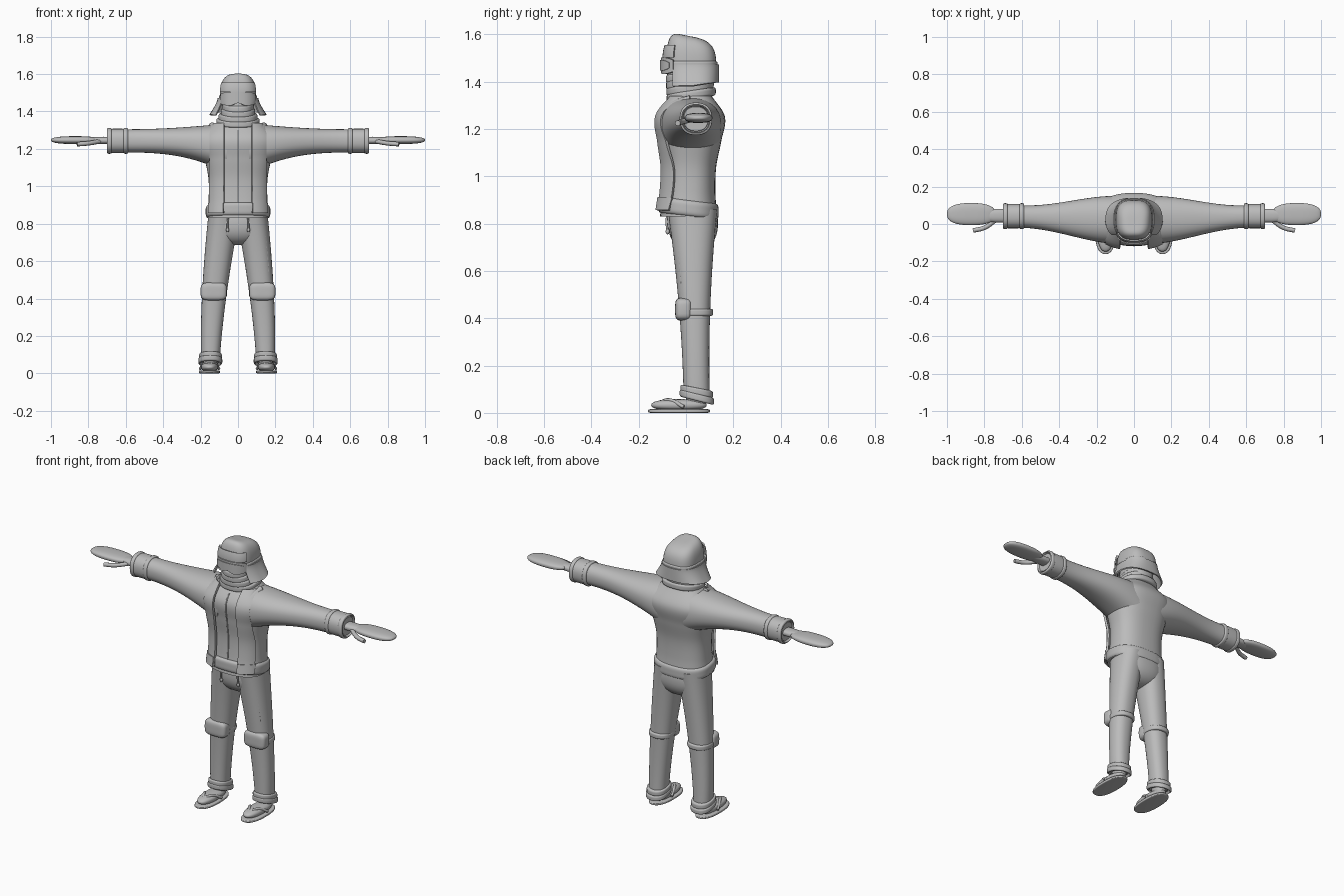
import bpy, bmesh
from math import sin, cos, pi, tau, copysign, radians

old = bpy.data.objects.get("Cube")
if old:
    bpy.data.objects.remove(old, do_unlink=True)

grey = bpy.data.materials.new("plain grey")
grey.use_nodes = True
colour = (.5, .5, .5, 1)
grey.diffuse_color = colour
grey.node_tree.nodes["Principled BSDF"].inputs["Base Color"].default_value = colour


def place(name, data, pair):
    """Add an object, mirrored to the other side when it is one of a pair."""
    data.materials.append(grey)
    part = bpy.data.objects.new(name, data)
    bpy.context.collection.objects.link(part)
    if pair:
        mirror = part.modifiers.new("other side", "MIRROR")
        mirror.use_mirror_merge = False
    return part


def finish(name, bm, pair):
    bmesh.ops.recalc_face_normals(bm, faces=bm.faces)
    mesh = bpy.data.meshes.new(name)
    bm.to_mesh(mesh)
    bm.free()
    mesh.shade_smooth()
    mesh.set_sharp_from_angle(angle=radians(45))
    return place(name, mesh, pair)


def mix(start, stop, t):
    return start + (stop - start) * t


def blend(t, values):
    """Smooth curve through evenly spaced values."""
    last = len(values) - 1
    i = min(int(t * last), last - 1)
    f = t * last - i
    p, q, r, s = (values[max(0, min(last, i + k))] for k in (-1, 0, 1, 2))
    return q + f * ((r - p) + f * ((2 * p - 5 * q + 4 * r - s) + f * (3 * q - p - 3 * r + s))) / 2


def unit(angle, power):
    """Point on a unit superellipse."""
    c, s = cos(angle), sin(angle)
    return copysign(abs(c) ** (2 / power), c), copysign(abs(s) ** (2 / power), s)


def sweep(name, rule, axis="z", power=2.3, pair=False, tilt=0, hollow=False, steps=24, sides=40):
    """Skin cross-sections; rule(t) gives position, two centres and two radii."""
    bm = bmesh.new()
    loops = []
    for step in range(steps + 1):
        w, a, b, ra, rb, *lean = rule(step / steps)
        slope = lean[0] if lean else tilt
        loop = []
        for i in range(sides):
            u, v = unit(tau * i / sides, power)
            co = [a + ra * u, b + rb * v]
            co.insert("xyz".index(axis), w + slope * rb * v)
            loop.append(bm.verts.new(co))
        loops.append(loop)
    for lower, upper in zip(loops, loops[1:]):
        for i in range(sides):
            bm.faces.new((lower[i - 1], lower[i], upper[i], upper[i - 1]))
    caps = [bm.faces.new(loops[0]), bm.faces.new(loops[-1])]
    if hollow:
        bmesh.ops.recalc_face_normals(bm, faces=bm.faces)
        bmesh.ops.inset_individual(bm, faces=caps, thickness=.01, depth=-.02)
    return finish(name, bm, pair)


def blob(name, centre, size, axis="z", power=2.3, pair=False):
    """Superellipsoid."""
    k = "xyz".index(axis)
    a, b = centre[:k] + centre[k + 1:]
    ra, rb = size[:k] + size[k + 1:]

    def rule(t):
        along, across = unit(mix(pi - .03, .03, t), power)
        return centre[k] + size[k] * along, a, b, ra * across, rb * across
    return sweep(name, rule, axis, power, pair)


def band(name, centre, radii, width, axis="z", **options):
    """Rolled band with rounded edges."""
    k = "xyz".index(axis)
    a, b = centre[:k] + centre[k + 1:]

    def rule(t):
        swell = mix(.88, 1, (1 - abs(2 * t - 1) ** 4) ** .5)
        return centre[k] + width * (t - .5), a, b, radii[0] * swell, radii[1] * swell
    return sweep(name, rule, axis, **options)


def sheet(name, point, thickness, pair=False, columns=28, rows=12):
    """Curved plate from point(u, v), thickened outward."""
    bm = bmesh.new()
    grid = [[bm.verts.new(point(i / columns, j / rows)) for j in range(rows + 1)] for i in range(columns + 1)]
    for left, right in zip(grid, grid[1:]):
        for j in range(rows):
            bm.faces.new((left[j], right[j], right[j + 1], left[j + 1]))
    bm.normal_update()
    outer = {tuple(v.co): v.normal.copy() for v in bm.verts}
    made = bmesh.ops.extrude_face_region(bm, geom=bm.faces[:], use_keep_orig=True)
    for v in made["geom"]:
        if isinstance(v, bmesh.types.BMVert):
            v.co += outer[tuple(v.co)] * thickness
    return finish(name, bm, pair)


def tube(name, points, radius, pair=False):
    curve = bpy.data.curves.new(name, "CURVE")
    curve.dimensions = "3D"
    curve.bevel_depth, curve.bevel_resolution, curve.use_fill_caps = radius, 2, True
    spline = curve.splines.new("BEZIER")
    spline.bezier_points.add(len(points) - 1)
    for knot, point in zip(spline.bezier_points, points):
        knot.co = point
        knot.handle_left_type = knot.handle_right_type = "AUTO"
    return place(name, curve, pair)


# Jacket body and hem
def torso(t):
    return (mix(.83, 1.36, t), 0, mix(.01, .03, t),
            blend(t, (.165, .157, .158, .178, .2, .1)), blend(t, (.12, .11, .11, .127, .138, .07)))


def chest(x, z, gap):
    """Point on the jacket front at x and z, moved forward by the gap."""
    _, _, centre, across, deep = torso((z - .83) / (1.36 - .83))
    curve = max(0, 1 - min(1, abs(x) / across) ** 2.5) ** .4
    return x, centre - deep * curve - gap, z


sweep("jacket_body", torso, power=2.5, steps=40)
band("jacket_hem", (0, .01, .865), (.173, .128), .07, tilt=-.12, power=2.5)
tube("jacket_zip", [chest(0, mix(.9, 1.3, i / 8), 0) for i in range(9)], .004)

# Open jacket fronts and their pouches
sheet("jacket_fronts", lambda u, v: chest(mix(.073, .145, u), mix(.86, 1.33, v), .01), .013, pair=True, rows=30)
sheet("jacket_pouches", lambda u, v: chest(mix(.076, .15, u), mix(.856, .91, v), .018), .012, pair=True)


# Sleeves flaring into the shoulders, with rolled cuffs
def sleeve(t):
    root = 1 - t
    return (mix(.06, .6, t), mix(.02, .04, t), 1.243 - .04 * root ** 3,
            .06 + .035 * (1 + cos(pi * t)), .062 + .07 * root ** 2.4)


sweep("sleeves", sleeve, "x", pair=True)
band("cuffs", (.645, .042, 1.243), (.065, .065), .11, "x", pair=True, hollow=True)
for label, x in (("inner", .6), ("outer", .688)):
    band(label + "_cuff_ribs", (x, .042, 1.243), (.069, .069), .025, "x", pair=True, hollow=True)

# Mittens
blob("wrists", (.72, .045, 1.245), (.1, .036, .02), "x", pair=True)
blob("mittens", (.87, .053, 1.247), (.13, .059, .021), "x", power=2.5, pair=True)
tube("thumbs", [(.74, .02, 1.24), (.8, -.02, 1.23), (.86, -.035, 1.225)], .012, pair=True)


# Trousers with folded hems
def leg(t):
    return (mix(.07, .86, t), .147 - .075 * t ** 1.6, mix(.045, .027, t),
            mix(.05, .085, t), .055 + .05 * t * t)


def on_leg(t, angle):
    z, x, y, across, deep = leg(t)
    return x + across * cos(angle), y + deep * sin(angle), z


sweep("trouser_legs", leg, pair=True)
blob("trouser_seat", (0, .03, .8), (.158, .105, .115))
band("trouser_hems", (.148, .046, .066), (.064, .073), .03, tilt=-.25, pair=True, hollow=True)
band("trouser_hem_folds", (.147, .045, .091), (.061, .069), .03, tilt=-.2, pair=True)
tube("pocket_zips", [on_leg(mix(.6, .87, i / 4), -.8) for i in range(5)], .004, pair=True)
tube("drawstrings", [(.052, -.076, .85), (.055, -.082, .81), (.056, -.078, .77)], .005, pair=True)
blob("drawstring_ends", (.056, -.078, .767), (.008, .008, .012), pair=True)

# Knee pads
blob("knee_pads", (.13, -.01, .438), (.07, .036, .048), "y", power=4, pair=True)
band("knee_straps", (.127, .042, .425), (.069, .073), .03, pair=True)

# Feet in thong sandals
blob("feet", (.152, -.03, .033), (.045, .117, .025), "y", pair=True)
blob("ankles", (.148, .045, .07), (.036, .045, .06), pair=True)
band("sandal_soles", (.153, -.03, .008), (.056, .131), .016, power=2.4, pair=True)
for label, spread in (("outer", .05), ("inner", -.05)):
    tube(label + "_sandal_straps", [(.15, -.11, .045), (.15 + spread / 2, -.07, .054),
                                    (.152 + spread, -.01, .025)], .008, pair=True)

# Head and layered scarf
blob("head", (0, .02, 1.42), (.085, .1, .12))
for fold in range(4):
    band("scarf_fold_%d" % (fold + 1), (0, .022 - .007 * fold, 1.345 + .026 * fold),
         (.116 - .012 * fold, .104 - .006 * fold), .036, tilt=.14)


# Cap sloping to the back, with a goggle strap around it
def cap(t):
    across, height = unit(1.55 * t, 3.3)
    return 1.45 + .147 * height, 0, .022 - .03 * t * t, .097 * across, .106 * across, -.2 * t


sweep("cap", cap, power=2.9)
band("goggle_strap", (0, .022, 1.475), (.102, .111), .026, power=2.9)


def front_fold(u, v):
    x, y = unit(mix(radians(-150), radians(-30), u), 2.9)
    size = 1.03 - .08 * v * v
    return .096 * size * x, .018 + .106 * size * y, mix(1.503, 1.553, v)


def curtain(u, v):
    """Ear and neck flap, flaring at the ears."""
    x, y = unit(mix(radians(-42), radians(222), u), 2.5)
    down = 1 - v
    drop = .093 - .018 * max(0, y)
    return (.1 + .046 * down ** 1.4) * x, .025 + .107 * y, 1.472 - drop * down


sheet("cap_front_fold", front_fold, .008)
sheet("cap_ear_and_neck_flap", curtain, .008, columns=44)


# Goggles curved around the face, arched over the nose
def visor(reach, bottom, top):
    def point(u, v):
        side = 2 * u - 1
        x, y = unit(reach * side - pi / 2, 2.6)
        corner = .012 * side ** 4
        nose = .014 * max(0, 1 - 4 * abs(side))
        return .09 * x, .012 + .102 * y, mix(bottom + corner + nose, top - corner, v)
    return point


sheet("goggle_frame", visor(pi / 3, 1.432, 1.503), .016)
sheet("goggle_lens", visor(pi / 3.6, 1.446, 1.492), .02)
